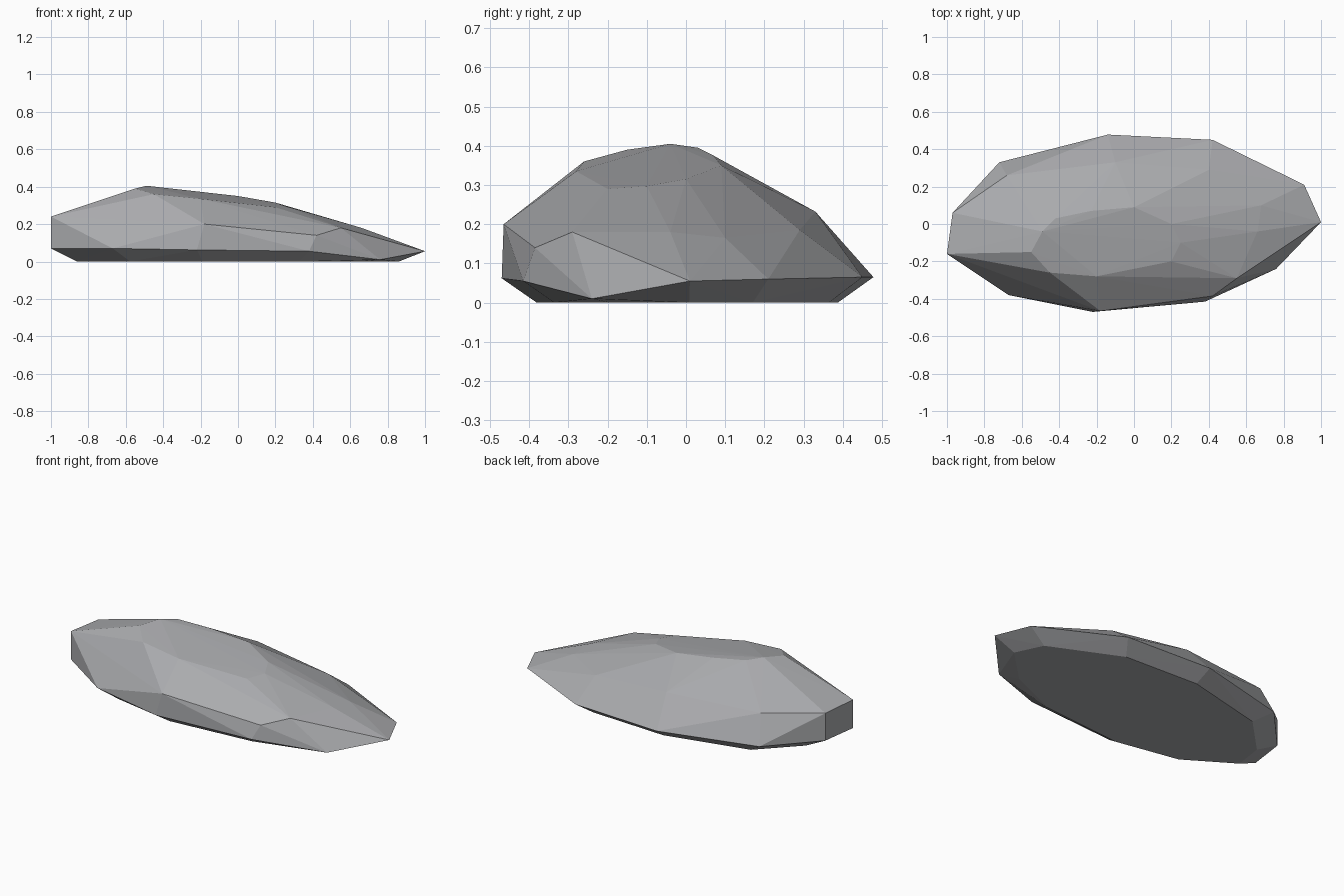
import bpy
import bmesh

if "Cube" in bpy.data.objects:
    bpy.data.objects.remove(bpy.data.objects["Cube"])

# Rock colour
stone = bpy.data.materials.new("stone grey")
stone.diffuse_color = (0.40, 0.405, 0.42, 1.0)
stone.use_nodes = True
stone.node_tree.nodes["Principled BSDF"].inputs["Base Color"].default_value = stone.diffuse_color

# Widest outline of the stone, just above the ground
rim = [(-1, -.16, .07), (-.67, -.38, .07), (-.22, -.47, .062), (.38, -.415, .055),
       (.76, -.24, .01), (1, .01, .055), (.91, .21, .06), (.42, .45, .065),
       (-.14, .478, .065), (-.72, .33, .07), (-.97, .06, .07)]

# Flat underside is the outline drawn inwards
base = [(x * .86, y * .81, 0) for x, y, z in rim]

# Shoulder: top of the steep sides
shoulder = [(-1, -.16, .24), (-.97, .06, .235), (-.68, .26, .235), (-.1, .33, .232),
            (.4, .29, .185), (.55, -.29, .18), (.42, -.385, .14), (-.18, -.465, .20)]

# Crest: gently sloping ridge
crest = [(-.45, -.26, .36), (-.55, -.15, .39), (-.49, -.04, .405), (-.42, .03, .395),
         (-.23, .07, .375), (0, .09, .35), (.2, 0, .315), (.25, -.1, .297),
         (-.2, -.28, .335), (.2, -.2, .29), (.66, -.04, .18), (.68, .1, .165)]

bm = bmesh.new()
for p in rim + base + shoulder + crest:
    bm.verts.new(p)
hull = bmesh.ops.convex_hull(bm, input=bm.verts[:])
loose = [v for v in bm.verts if not v.link_faces]
bmesh.ops.delete(bm, geom=loose, context='VERTS')
bmesh.ops.recalc_face_normals(bm, faces=bm.faces[:])

mesh = bpy.data.meshes.new("rock")
bm.to_mesh(mesh)
bm.free()
mesh.materials.append(stone)
rock = bpy.data.objects.new("rock", mesh)
bpy.context.collection.objects.link(rock)
